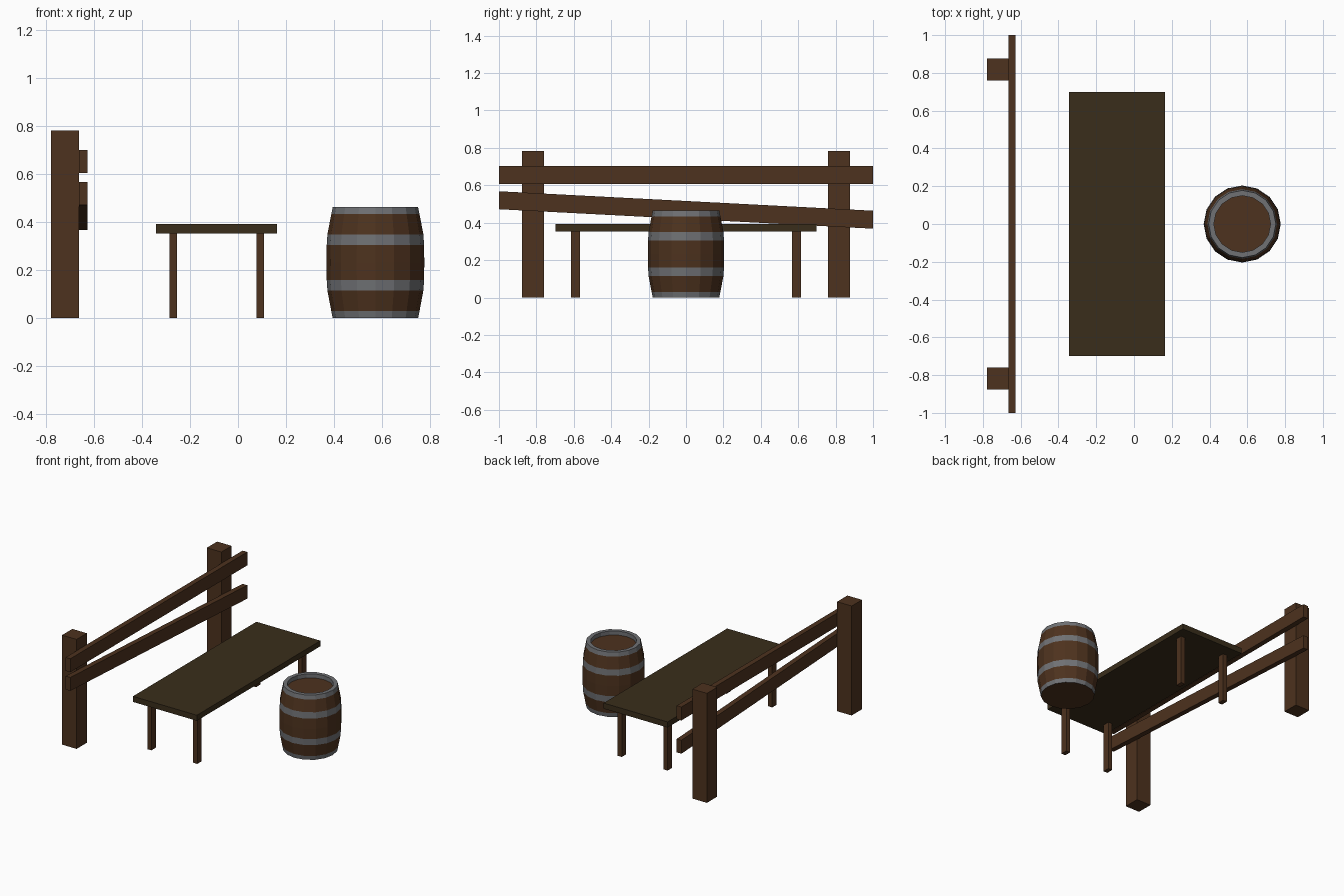
import bpy, bmesh, math

if "Cube" in bpy.data.objects:
    bpy.data.objects.remove(bpy.data.objects["Cube"])


def material(name, rgb):
    m = bpy.data.materials.new(name)
    m.diffuse_color = (*rgb, 1)
    m.use_nodes = True
    m.node_tree.nodes["Principled BSDF"].inputs["Base Color"].default_value = m.diffuse_color
    return m


WOOD = material("brown_wood", (0.075, 0.032, 0.013))
DARK = material("dark_wood", (0.042, 0.027, 0.011))
METAL = material("grey_metal", (0.16, 0.165, 0.175))


def finish(name, bm, mats):
    bmesh.ops.recalc_face_normals(bm, faces=bm.faces)
    me = bpy.data.meshes.new(name)
    bm.to_mesh(me)
    bm.free()
    for m in mats:
        me.materials.append(m)
    ob = bpy.data.objects.new(name, me)
    bpy.context.collection.objects.link(ob)
    return ob


def box(name, x, y, z, mat, drop=0):
    """Box from (min, max) ranges; drop shears the far end (+y) downwards."""
    bm = bmesh.new()
    bmesh.ops.create_cube(bm, size=1)
    for v in bm.verts:
        far = v.co.y > 0
        v.co = [r[0] + (c + 0.5) * (r[1] - r[0]) for c, r in zip(v.co, (x, y, z))]
        if far:
            v.co.z -= drop
    return finish(name, bm, [mat])


# Fence: two posts and two rails, the lower one sagging
for side, y in (("front", -0.818), ("back", 0.818)):
    box(side + "_fence_post", (-0.779, -0.664), (y - 0.058, y + 0.058), (0, 0.783), WOOD)
box("upper_rail", (-0.664, -0.627), (-1, 1), (0.606, 0.702), WOOD)
box("lower_rail", (-0.664, -0.627), (-1, 1), (0.472, 0.568), WOOD, drop=0.104)

# Table: slab top and four thin legs
box("table_top", (-0.343, 0.163), (-0.698, 0.698), (0.354, 0.394), DARK)
for x in (-0.27, 0.093):
    for y in (-0.591, 0.591):
        box("table_leg", (x - 0.016, x + 0.016), (y - 0.025, y + 0.025), (0, 0.354), WOOD)

# Barrel: 16-sided lathe profile (radius, height, 1 = metal for the strip above)
SIDES = 16
profile = [(0.178, 0, 1), (0.184, 0.03, 0), (0.2, 0.115, 1), (0.203, 0.16, 0),
           (0.204, 0.232, 0), (0.203, 0.306, 1), (0.2, 0.35, 0),
           (0.184, 0.434, 1), (0.178, 0.464, 1), (0.15, 0.464, 1), (0.15, 0.435, 0)]
bm = bmesh.new()
rings = []
for r, z, _ in profile:
    rings.append([bm.verts.new((0.573 + r * math.cos(2 * math.pi * i / SIDES),
                                r * math.sin(2 * math.pi * i / SIDES), z))
                  for i in range(SIDES)])
for a, b, p in zip(rings, rings[1:], profile):
    for i in range(SIDES):
        j = (i + 1) % SIDES
        bm.faces.new((a[i], a[j], b[j], b[i])).material_index = p[2]
bm.faces.new(rings[0])
bm.faces.new(rings[-1])
finish("barrel", bm, [WOOD, METAL])
